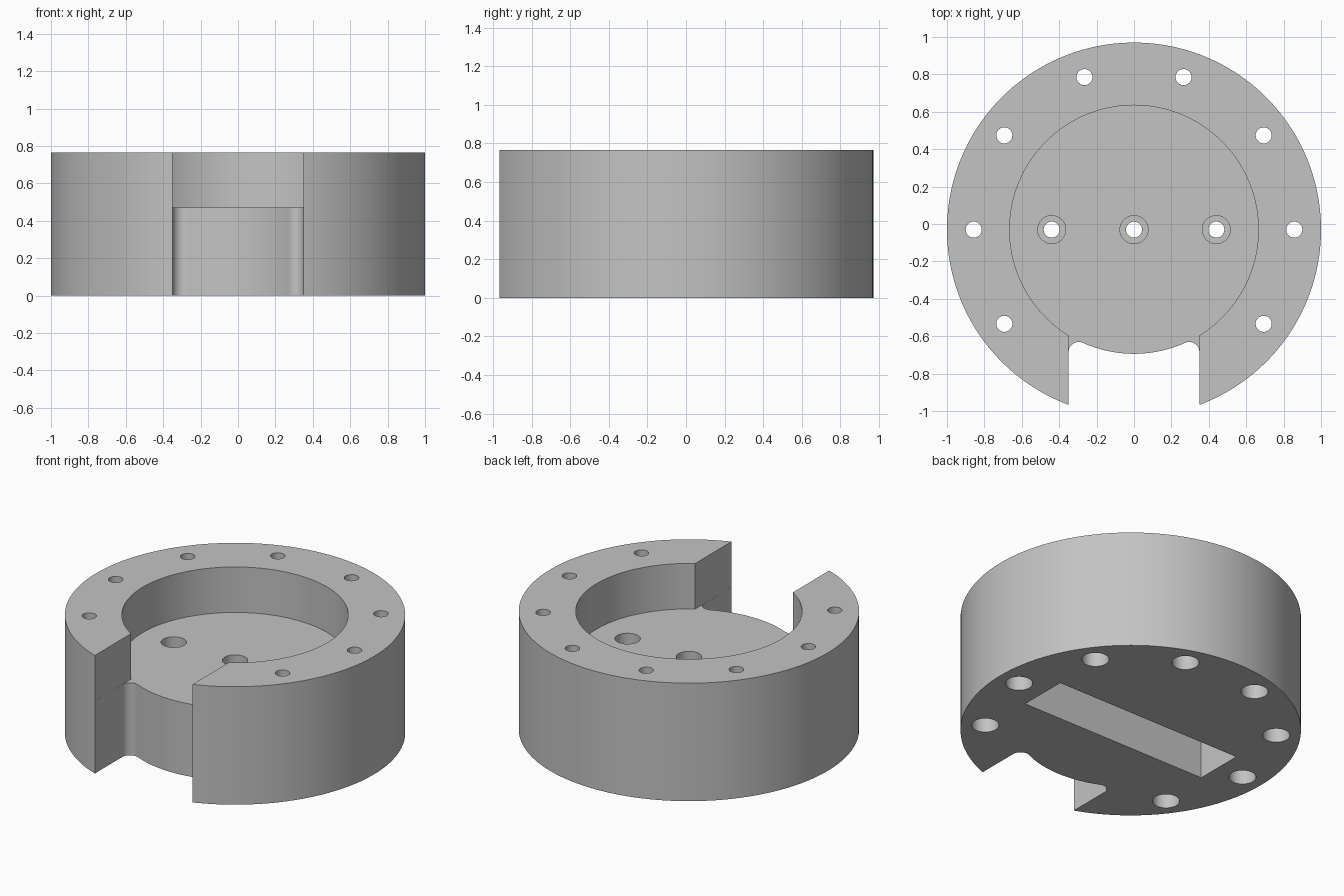
import bpy, bmesh, math

if "Cube" in bpy.data.objects:
    bpy.data.objects.remove(bpy.data.objects["Cube"])

CY = -0.03            # centre of the round body in y
H, FLOOR = 0.765, 0.47
R, R_POCKET, R_DISC = 1.0, 0.665, 0.664
SLOT, FILLET = 0.35, 0.055

grey = bpy.data.materials.new("grey metal")
grey.diffuse_color = (0.55, 0.55, 0.55, 1)
grey.use_nodes = True
grey.node_tree.nodes["Principled BSDF"].inputs["Base Color"].default_value = grey.diffuse_color


def make(name, bm):
    bmesh.ops.recalc_face_normals(bm, faces=bm.faces)
    me = bpy.data.meshes.new(name)
    bm.to_mesh(me)
    bm.free()
    me.materials.append(grey)
    ob = bpy.data.objects.new(name, me)
    bpy.context.collection.objects.link(ob)
    return ob


def arc(cx, cy, r, a0, a1, n):
    return [(cx + r * math.cos(a0 + (a1 - a0) * i / n),
             cy + r * math.sin(a0 + (a1 - a0) * i / n)) for i in range(n + 1)]


def prism(name, pts, z0, z1):
    bm = bmesh.new()
    face = bm.faces.new([bm.verts.new((x, y, z0)) for x, y in pts])
    top = bmesh.ops.extrude_face_region(bm, geom=[face])
    verts = [g for g in top["geom"] if isinstance(g, bmesh.types.BMVert)]
    bmesh.ops.translate(bm, vec=(0, 0, z1 - z0), verts=verts)
    return make(name, bm)


def stepped_holes(name, centres, steps, n=32):
    """Stepped round cutters; steps are (radius, z) from bottom to top."""
    bm = bmesh.new()
    for cx, cy in centres:
        rings = [[bm.verts.new((x, y, z)) for x, y in
                  arc(cx, cy, r, 0, 2 * math.pi, n)[:-1]] for r, z in steps]
        for a, b in zip(rings, rings[1:]):
            for i in range(n):
                j = (i + 1) % n
                bm.faces.new((a[i], a[j], b[j], b[i]))
        bm.faces.new(rings[0])
        bm.faces.new(rings[-1])
    return make(name, bm)


def cut(ob, cutter):
    cutter.hide_render = True
    mod = ob.modifiers.new("cut", "BOOLEAN")
    mod.operation, mod.solver, mod.object = "DIFFERENCE", "EXACT", cutter
    bpy.context.view_layer.objects.active = ob
    bpy.ops.object.modifier_apply(modifier=mod.name)
    bpy.data.objects.remove(cutter)


# Body outline: round rim with a front notch, rounded corners and bulging disc
edge = math.asin(SLOT / R)
fx = SLOT - FILLET
fdy = math.sqrt((R_DISC + FILLET) ** 2 - fx ** 2)
touch = math.atan2(fdy, -fx)          # fillet angle where it meets the disc
disc_a = math.atan2(-fdy, fx)
down = -math.pi / 2
outline = arc(0, CY, R, down + edge, down + 2 * math.pi - edge, 160)
left_fillet = arc(-fx, CY - fdy, FILLET, math.pi, math.pi - touch, 12)
right_fillet = [(-x, y) for x, y in reversed(left_fillet)]
outline += left_fillet
outline += arc(0, CY, R_DISC, -math.pi - disc_a, disc_a, 32)[1:-1]
outline += right_fillet
body = prism("round_housing", outline, 0, H)

# Round pocket with its front opening
half = SLOT + 0.0005
open_a = math.asin(half / R_POCKET)
keyhole = arc(0, CY, R_POCKET, down + open_a, down + 2 * math.pi - open_a, 128)
keyhole += [(-half, -1.2), (half, -1.2)]
cut(body, prism("pocket_cutter", keyhole, FLOOR, H + 0.2))

# Long groove underneath
groove = [(-0.675, CY - 0.16), (0.675, CY - 0.16), (0.675, CY + 0.16), (-0.675, CY + 0.16)]
cut(body, prism("groove_cutter", groove, -0.2, 0.26))

# Rim bolt holes, widened from below
rim = [(0.857 * math.cos(math.radians(36 * k)), CY + 0.857 * math.sin(math.radians(36 * k)))
       for k in range(10) if k not in (7, 8)]
cut(body, stepped_holes("rim_hole_cutter", rim,
                        [(0.08, -0.1), (0.08, 0.38), (0.043, 0.38), (0.043, H + 0.1)]))

# Floor bolt holes, widened from above
cut(body, stepped_holes("floor_hole_cutter", [(x, CY) for x in (-0.44, 0, 0.44)],
                        [(0.043, 0.1), (0.043, 0.35), (0.075, 0.35), (0.075, FLOOR + 0.1)]))

bpy.ops.object.select_all(action="DESELECT")
body.select_set(True)
bpy.context.view_layer.objects.active = body
bpy.ops.object.shade_smooth_by_angle(angle=math.radians(30))
